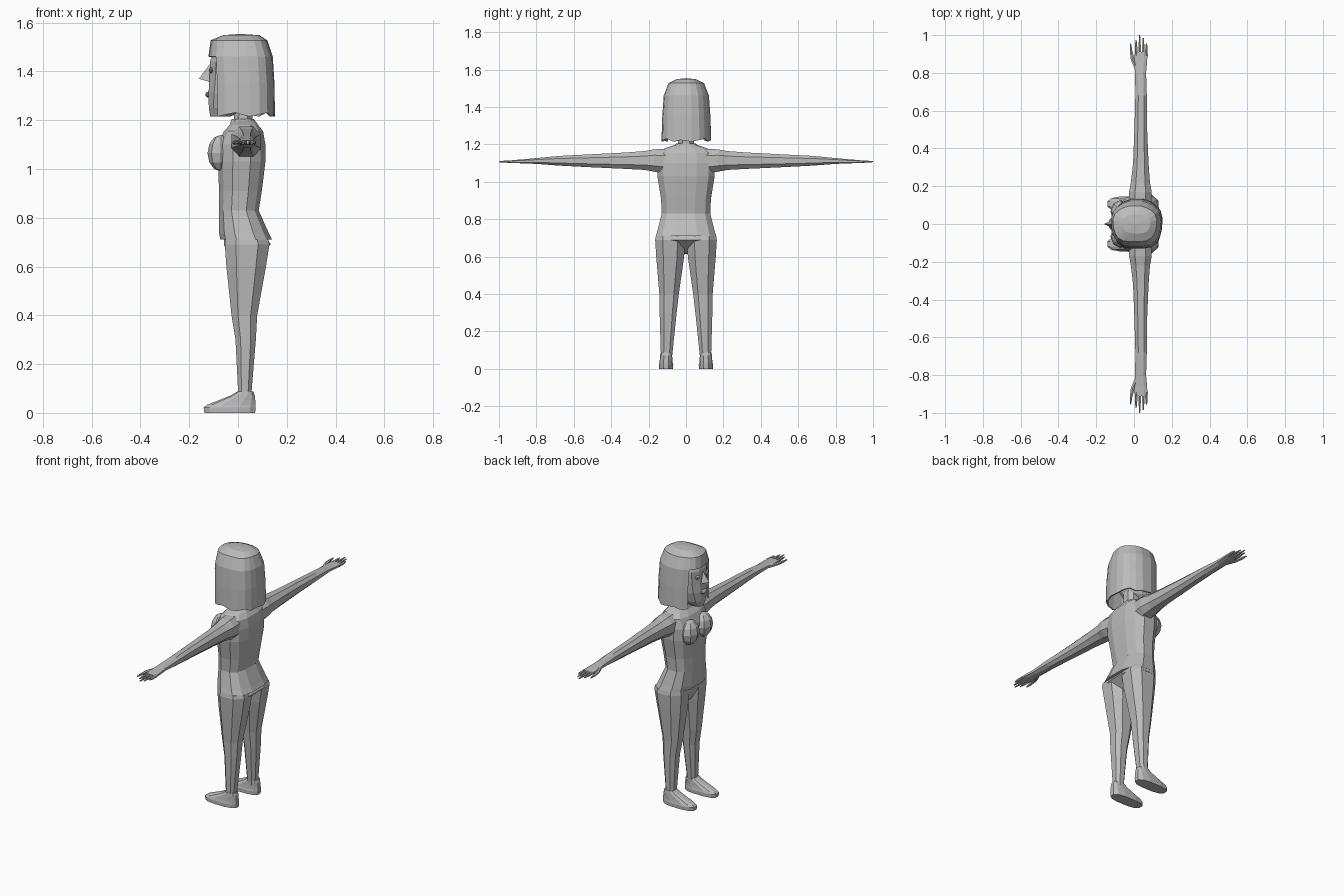
import bpy, bmesh, math

grey = bpy.data.materials.new("plain grey")
grey.diffuse_color = (0.5, 0.5, 0.5, 1)


def finish(name, bm, mirror=False, thickness=0):
    bmesh.ops.recalc_face_normals(bm, faces=bm.faces)
    me = bpy.data.meshes.new(name)
    bm.to_mesh(me)
    bm.free()
    me.materials.append(grey)
    ob = bpy.data.objects.new(name, me)
    bpy.context.collection.objects.link(ob)
    if thickness:
        mod = ob.modifiers.new("thickness", 'SOLIDIFY')
        mod.thickness = thickness
        mod.offset = 0
    if mirror:
        mod = ob.modifiers.new("mirror", 'MIRROR')
        mod.use_axis = (False, True, False)
        mod.use_clip = False
        mod.use_mirror_merge = False
    return ob


def rounded(angle, power):
    c, s = math.cos(angle), math.sin(angle)
    return (math.copysign(abs(c) ** power, c), math.copysign(abs(s) ** power, s))


def loft(name, rings, sides=10, power=0.85, axis='z', mirror=False):
    """Each ring: position, x range, then y range (axis z) or z range (axis y)."""
    bm = bmesh.new()
    loops = []
    for t, a0, a1, b0, b1 in rings:
        loop = []
        for i in range(sides):
            c, s = rounded(math.tau * (i + 0.5) / sides, power)
            a = (a0 + a1) / 2 + c * (a1 - a0) / 2
            b = (b0 + b1) / 2 + s * (b1 - b0) / 2
            loop.append(bm.verts.new((a, b, t) if axis == 'z' else (a, t, b)))
        loops.append(loop)
    for low, high in zip(loops, loops[1:]):
        for i in range(sides):
            j = (i + 1) % sides
            bm.faces.new((low[i], low[j], high[j], high[i]))
    bm.faces.new(loops[0])
    bm.faces.new(loops[-1])
    return finish(name, bm, mirror)


def body(name, rings, **kw):
    """Left-right symmetric loft: z, front x, back x, half width."""
    return loft(name, [(z, f, b, -w, w) for z, f, b, w in rings], **kw)


def blob(name, centre, size, mirror=True, u=8, v=6):
    bm = bmesh.new()
    bmesh.ops.create_uvsphere(bm, u_segments=u, v_segments=v, radius=1)
    for vert in bm.verts:
        vert.co = [c + s * p for c, s, p in zip(centre, size, vert.co)]
    return finish(name, bm, mirror)


# Shirt with a flared hem
body("shirt", [(0.71, -0.075, 0.143, 0.166), (0.735, -0.08, 0.13, 0.158),
               (0.83, -0.08, 0.087, 0.133), (0.91, -0.08, 0.10, 0.137),
               (1.03, -0.085, 0.115, 0.157), (1.10, -0.085, 0.115, 0.157),
               (1.155, -0.06, 0.105, 0.15), (1.18, -0.035, 0.085, 0.115),
               (1.20, -0.025, 0.07, 0.05)], sides=12, power=0.75)
blob("bust", (-0.07, 0.065, 1.065), (0.055, 0.062, 0.075))

# Trousers: hips tapering to the crotch, then legs
body("hips", [(0.75, -0.06, 0.10, 0.14), (0.69, -0.06, 0.137, 0.17),
              (0.615, -0.03, 0.05, 0.03)], sides=12, power=0.75)
loft("leg", [(0.71, -0.058, 0.13, 0.005, 0.166), (0.69, -0.06, 0.135, 0.0, 0.17),
             (0.60, -0.053, 0.12, 0.005, 0.164), (0.40, -0.03, 0.082, 0.035, 0.146),
             (0.30, -0.013, 0.076, 0.047, 0.144), (0.06, 0.0, 0.055, 0.073, 0.136)],
     sides=8, power=0.8, mirror=True)
loft("shoe", [(0, -0.14, 0.073, 0.068, 0.145), (0.022, -0.144, 0.075, 0.067, 0.146),
              (0.033, -0.13, 0.075, 0.07, 0.143), (0.05, -0.085, 0.073, 0.072, 0.141),
              (0.072, -0.03, 0.07, 0.073, 0.139), (0.088, -0.003, 0.064, 0.075, 0.137)],
     sides=12, power=0.75, mirror=True)

# Arms and hands
loft("arm", [(0.11, -0.03, 0.095, 1.04, 1.18), (0.17, -0.03, 0.098, 1.05, 1.178),
             (0.22, -0.02, 0.088, 1.06, 1.168), (0.32, -0.008, 0.08, 1.066, 1.16),
             (0.50, 0.0, 0.072, 1.075, 1.15), (0.68, 0.005, 0.07, 1.085, 1.14),
             (0.80, 0.004, 0.066, 1.095, 1.128), (0.86, 0.0, 0.072, 1.097, 1.122),
             (0.91, 0.002, 0.074, 1.1, 1.118)], sides=8, axis='y', mirror=True)
for i, (x, tip) in enumerate([(0.011, 0.975), (0.03, 1.0), (0.049, 0.985), (0.066, 0.955)]):
    loft("finger_%d" % (i + 1),
         [(0.89, x - 0.008, x + 0.008, 1.1, 1.117), (0.94, x - 0.007, x + 0.007, 1.101, 1.115),
          (tip, x - 0.003, x + 0.003, 1.105, 1.111)], sides=6, axis='y', mirror=True)
loft("thumb", [(0.82, 0.002, 0.03, 1.098, 1.12), (0.87, -0.018, 0.004, 1.1, 1.118),
               (0.92, -0.023, -0.009, 1.1, 1.115), (0.955, -0.022, -0.015, 1.104, 1.111)],
     sides=6, axis='y', mirror=True)

# Neck, collar and head
body("neck", [(1.15, -0.03, 0.07, 0.055), (1.20, -0.02, 0.062, 0.045),
              (1.28, -0.02, 0.065, 0.045)], sides=8)
body("collar", [(1.185, -0.035, 0.08, 0.07), (1.205, -0.028, 0.068, 0.052)], sides=10)
body("head", [(1.215, -0.115, -0.03, 0.035), (1.25, -0.122, 0.05, 0.065),
              (1.31, -0.124, 0.09, 0.09), (1.37, -0.12, 0.105, 0.098),
              (1.44, -0.118, 0.11, 0.1), (1.50, -0.10, 0.10, 0.085),
              (1.535, -0.05, 0.06, 0.045)], sides=12, power=0.8)

# Nose as a small pyramid
bm = bmesh.new()
top, tip, left, right = [bm.verts.new(p) for p in
                         ((-0.115, 0, 1.43), (-0.16, 0, 1.37),
                          (-0.11, -0.024, 1.355), (-0.11, 0.024, 1.355))]
for f in ((top, tip, left), (top, right, tip), (tip, right, left), (top, left, right)):
    bm.faces.new(f)
finish("nose", bm)
blob("lips", (-0.122, 0, 1.305), (0.012, 0.03, 0.012), mirror=False)
blob("eye", (-0.11, 0.042, 1.405), (0.009, 0.02, 0.012))

# Bobbed hair: full cap above, open at the face below
N = 20
bm = bmesh.new()
rings = []
for z, f, b, w in [(1.215, -0.112, 0.147, 0.13), (1.35, -0.113, 0.145, 0.126),
                   (1.46, -0.117, 0.138, 0.118), (1.525, -0.108, 0.117, 0.093),
                   (1.545, -0.06, 0.085, 0.05)]:
    ring = []
    for i in range(N):
        c, s = rounded(math.tau * (i + 0.5) / N, 0.8)
        k = 1.015 if i % 4 < 2 else 0.985
        drop = 0.008 * (i % 3) if z < 1.22 else 0
        ring.append(bm.verts.new(((f + b) / 2 + c * k * (b - f) / 2, s * k * w, z + drop)))
    rings.append(ring)
for r in range(len(rings) - 1):
    for i in range(N):
        mid = 360 * (i + 1) / N
        if r < 2 and abs(mid - 180) < 45:
            continue
        j = (i + 1) % N
        bm.faces.new((rings[r][i], rings[r][j], rings[r + 1][j], rings[r + 1][i]))
crown = bm.verts.new((0.01, 0, 1.55))
for i in range(N):
    bm.faces.new((rings[-1][i], rings[-1][(i + 1) % N], crown))
finish("hair", bm, thickness=0.008)
